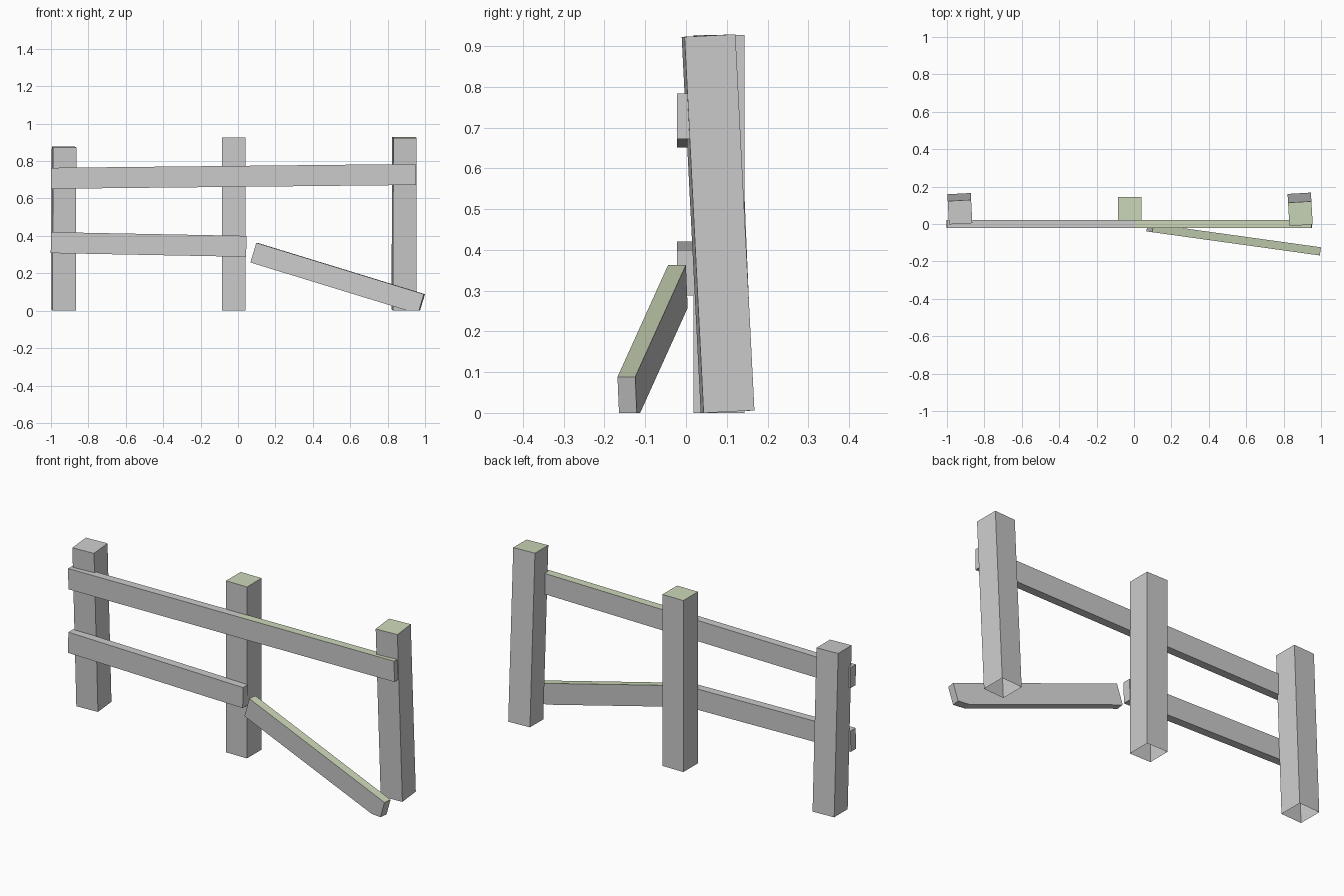
import bpy, bmesh
from math import radians
from mathutils import Matrix, Vector

if "Cube" in bpy.data.objects:
    bpy.data.objects.remove(bpy.data.objects["Cube"])

moss = bpy.data.materials.new("moss")
moss.diffuse_color = (0.6, 0.68, 0.48, 1)
moss.use_nodes = True
moss.node_tree.nodes["Principled BSDF"].inputs["Base Color"].default_value = moss.diffuse_color
wood = bpy.data.materials.new("wood")
wood.diffuse_color = (0.8, 0.8, 0.8, 1)
wood.use_nodes = True
wood.node_tree.nodes["Principled BSDF"].inputs["Base Color"].default_value = wood.diffuse_color


def timber(name, size, loc, rot=(0, 0, 0), moss_from=None, open_base=False,
           base_origin=False, clip=False):
    """Box beam; rot is lean, pitch, yaw in degrees. Top faces past moss_from get moss."""
    bm = bmesh.new()
    bmesh.ops.create_cube(bm, size=1)
    bmesh.ops.scale(bm, vec=size, verts=bm.verts)
    if moss_from is not None and abs(moss_from) < size[0] / 2:
        bmesh.ops.bisect_plane(bm, geom=bm.verts[:] + bm.edges[:] + bm.faces[:],
                               plane_co=(moss_from, 0, 0), plane_no=(1, 0, 0))
    bm.normal_update()
    for f in bm.faces:
        if moss_from is not None and f.normal.z > 0.9:
            f.material_index = int(f.calc_center_median().x > moss_from)
    if open_base:
        bmesh.ops.delete(bm, geom=[f for f in bm.faces if f.normal.z < -0.9],
                         context='FACES_ONLY')
    if base_origin:
        bmesh.ops.translate(bm, vec=(0, 0, size[2] / 2), verts=bm.verts)
    lean, pitch, yaw = (radians(a) for a in rot)
    bm.transform(Matrix.Translation(Vector(loc)) @ Matrix.Rotation(yaw, 4, 'Z')
                 @ Matrix.Rotation(pitch, 4, 'Y') @ Matrix.Rotation(lean, 4, 'X'))
    if clip:
        cut = bmesh.ops.bisect_plane(bm, geom=bm.verts[:] + bm.edges[:] + bm.faces[:],
                                     plane_co=(0, 0, 0), plane_no=(0, 0, -1),
                                     clear_outer=True)
        bmesh.ops.holes_fill(bm, edges=[e for e in cut['geom_cut']
                                        if isinstance(e, bmesh.types.BMEdge)])
    me = bpy.data.meshes.new(name)
    bm.to_mesh(me)
    bm.free()
    me.materials.append(wood)
    me.materials.append(moss)
    ob = bpy.data.objects.new(name, me)
    bpy.context.collection.objects.link(ob)
    return ob


# posts: open at the base, the outer two leaning forward
W = 0.125
for name, h, loc, rot, m in (
        ("left_post", 0.872, (-0.932, 0.1, 0.003), (2.4, 0, 3), None),
        ("middle_post", 0.927, (-0.022, 0.081, 0), (0, 0, 0), -1),
        ("right_post", 0.924, (0.887, 0.102, 0.003), (2.9, 0, 3.3), -1)):
    timber(name, (W, W, h), loc, rot, m, open_base=True, base_origin=True)

# rails nailed to the front of the posts
timber("top_rail", (1.95, 0.044, 0.112), (-0.025, 0, 0.718), (0, -0.6, 0), 0.03)
timber("lower_rail", (1.045, 0.044, 0.112), (-0.478, 0, 0.354), (0, 1.1, 0))

# fallen rail, cut flat where it rests on the ground
timber("fallen_rail", (0.945, 0.044, 0.11), (0.533, -0.082, 0.173),
       (0, 16.9, -7.9), -1, clip=True)
